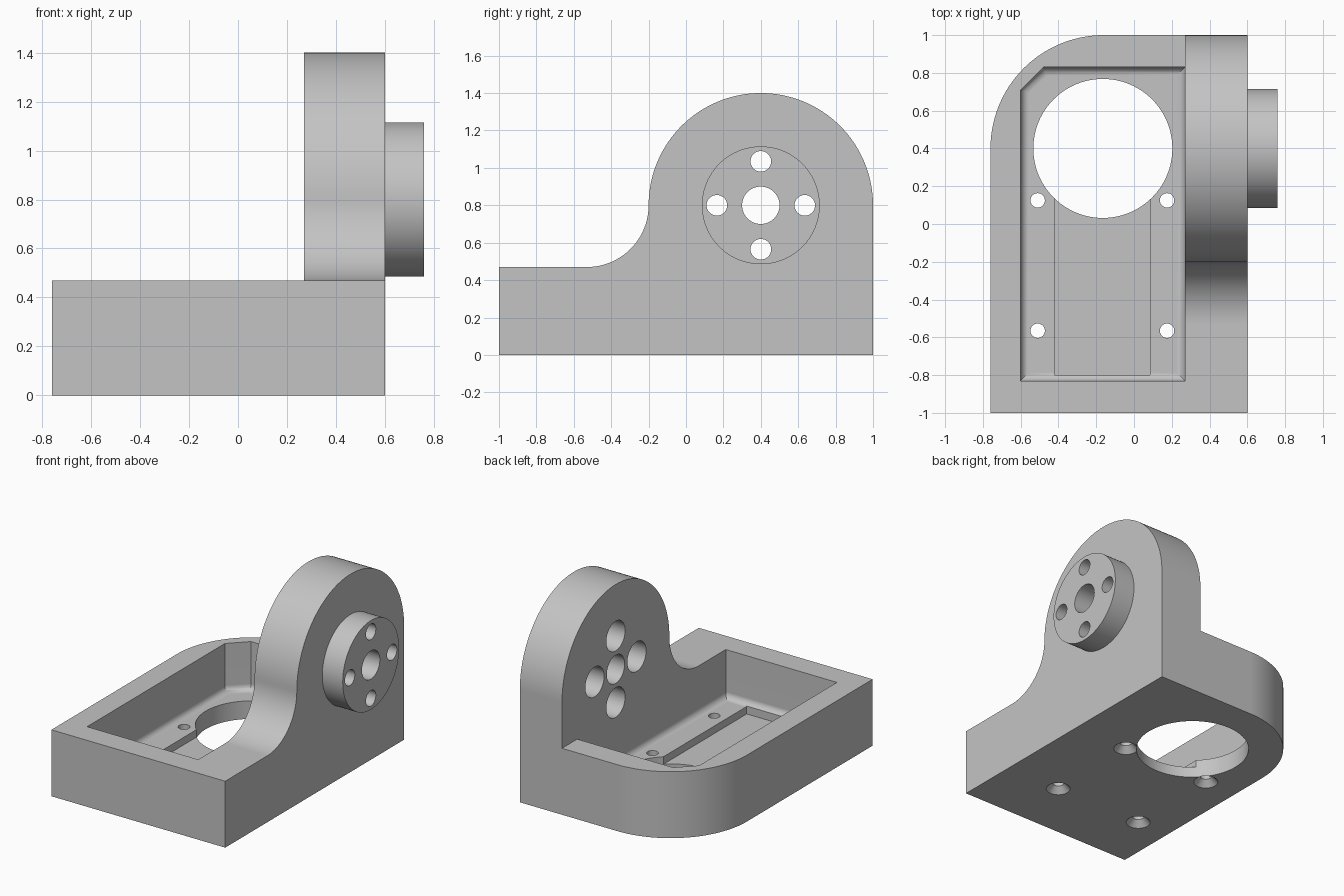
import bpy, bmesh, math
from mathutils import Matrix, Vector

cube = bpy.data.objects.get("Cube")
if cube:
    bpy.data.objects.remove(cube, do_unlink=True)

grey = bpy.data.materials.new("plain grey")
grey.use_nodes = True
COLOUR = (0.55, 0.55, 0.55, 1)
grey.diffuse_color = COLOUR
grey.node_tree.nodes["Principled BSDF"].inputs["Base Color"].default_value = COLOUR


def make(name, bm):
    bmesh.ops.recalc_face_normals(bm, faces=bm.faces)
    mesh = bpy.data.meshes.new(name)
    bm.to_mesh(mesh)
    bm.free()
    mesh.materials.append(grey)
    obj = bpy.data.objects.new(name, mesh)
    bpy.context.collection.objects.link(obj)
    return obj


def arc(cx, cy, r, start, end, steps=32):
    angles = [math.radians(start + (end - start) * i / steps) for i in range(steps + 1)]
    return [(cx + r * math.cos(a), cy + r * math.sin(a)) for a in angles]


def prism(name, points, low, high, axis="z", fillet=0):
    """Extrude a profile along z (points are x, y) or x (points are y, z)."""
    place = (lambda p: (p[0], p[1], low)) if axis == "z" else (lambda p: (low, p[0], p[1]))
    bm = bmesh.new()
    face = bm.faces.new([bm.verts.new(place(p)) for p in points])
    grown = bmesh.ops.extrude_face_region(bm, geom=[face], use_keep_orig=True)
    shift = Vector((0, 0, high - low) if axis == "z" else (high - low, 0, 0))
    bmesh.ops.translate(bm, vec=shift,
                        verts=[g for g in grown["geom"] if isinstance(g, bmesh.types.BMVert)])
    bmesh.ops.recalc_face_normals(bm, faces=bm.faces)
    if fillet:
        edges = [e for e in bm.edges if all(abs(v.co.z - low) < 1e-5 for v in e.verts)]
        bmesh.ops.bevel(bm, geom=edges, offset=fillet, segments=6, profile=0.5,
                        affect="EDGES", clamp_overlap=True)
    return make(name, bm)


def cylinder(name, centre, r1, r2, depth, axis="z", sides=48):
    bm = bmesh.new()
    matrix = Matrix.Translation(centre)
    if axis == "x":
        matrix = matrix @ Matrix.Rotation(math.pi / 2, 4, "Y")
    bmesh.ops.create_cone(bm, cap_ends=True, segments=sides, radius1=r1, radius2=r2,
                          depth=depth, matrix=matrix)
    return make(name, bm)


def combine(body, tool, operation):
    mod = body.modifiers.new("boolean", "BOOLEAN")
    mod.operation, mod.solver, mod.object = operation, "EXACT", tool
    bpy.context.view_layer.objects.active = body
    bpy.ops.object.modifier_apply(modifier=mod.name)
    bpy.data.objects.remove(tool, do_unlink=True)


# Base block with one large rounded corner
bracket = prism("motor_bracket", [(-0.76, -1), (0.6, -1), (0.6, 1)]
                + arc(-0.16, 0.4, 0.6, 90, 180), 0, 0.47)

# Upright wall: round top, concave sweep down to the base
AXIS_Y, AXIS_Z = 0.4, 0.8
wall = prism("upright_wall", [(-1, 0), (1, 0)] + arc(AXIS_Y, AXIS_Z, 0.6, 0, 180, 64)
             + arc(-0.53, AXIS_Z, 0.33, 0, -90)[1:] + [(-1, 0.47)], 0.27, 0.6, "x")
combine(bracket, wall, "UNION")

# Round boss on the outside of the wall
combine(bracket, cylinder("boss", (0.66, AXIS_Y, AXIS_Z), 0.315, 0.315, 0.2, "x", 96), "UNION")

# Pocket with a clipped corner and filleted floor, then the shallow slot
pocket = [(-0.6, -0.83), (0.27, -0.83), (0.27, 0.83), (-0.48, 0.83), (-0.6, 0.71)]
combine(bracket, prism("pocket", pocket, 0.128, 0.6, fillet=0.045), "DIFFERENCE")
slot = [(-0.42, -0.8), (0.085, -0.8), (0.085, 0.3), (-0.42, 0.3)]
combine(bracket, prism("slot", slot, 0.075, 0.3), "DIFFERENCE")

# Large opening in the floor
combine(bracket, cylinder("opening", (-0.165, 0.4, 0), 0.368, 0.368, 0.5, sides=96), "DIFFERENCE")

# Floor screw holes, countersunk from below
for x in (-0.51, 0.175):
    for y in (-0.565, 0.125):
        combine(bracket, cylinder("screw_hole", (x, y, 0), 0.038, 0.038, 0.5), "DIFFERENCE")
        combine(bracket, cylinder("countersink", (x, y, 0), 0.122, 0.036, 0.09), "DIFFERENCE")

# Shaft hole and four counterbored bolt holes through the boss
combine(bracket, cylinder("shaft_hole", (0.5, AXIS_Y, AXIS_Z), 0.1, 0.1, 1, "x"), "DIFFERENCE")
for i in range(4):
    a = i * math.pi / 2
    y, z = AXIS_Y + 0.235 * math.cos(a), AXIS_Z + 0.235 * math.sin(a)
    combine(bracket, cylinder("bolt_hole", (0.5, y, z), 0.055, 0.055, 1, "x"), "DIFFERENCE")
    combine(bracket, cylinder("counterbore", (0.37, y, z), 0.105, 0.105, 0.32, "x"), "DIFFERENCE")

# Smooth the curves, keep the edges sharp
bpy.ops.object.select_all(action="DESELECT")
bracket.select_set(True)
bpy.context.view_layer.objects.active = bracket
bpy.ops.object.shade_smooth_by_angle(angle=math.radians(30))
weighted = bracket.modifiers.new("weighted normals", "WEIGHTED_NORMAL")
weighted.keep_sharp = True
